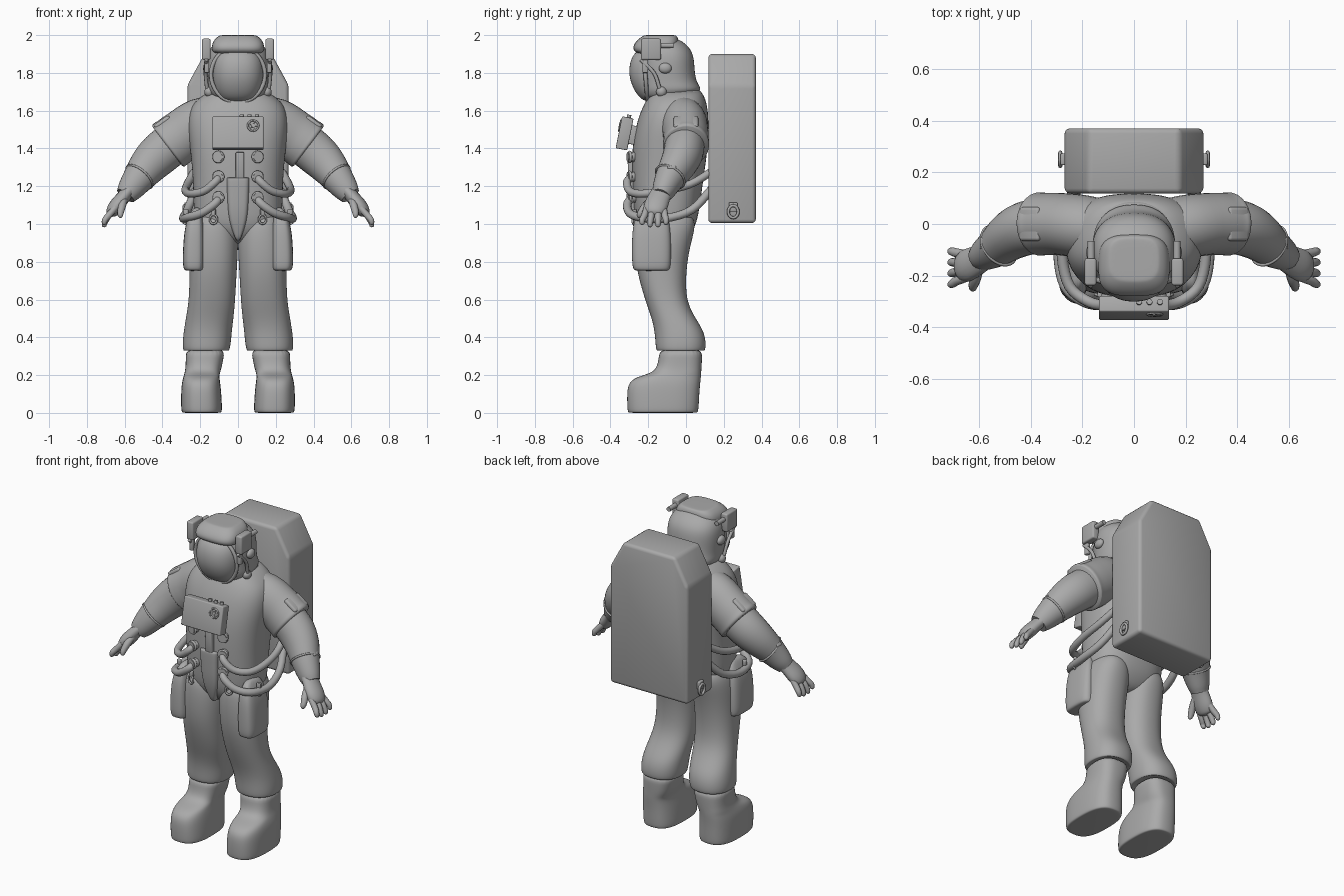
import bpy, bmesh, math
from mathutils import Vector, Matrix, Euler

cube = bpy.data.objects.get("Cube")
if cube:
    bpy.data.objects.remove(cube, do_unlink=True)

GREY = (0.4, 0.4, 0.4, 1)
mat = bpy.data.materials.new("suit grey")
mat.use_nodes = True
mat.diffuse_color = GREY
mat.node_tree.nodes["Principled BSDF"].inputs["Base Color"].default_value = GREY


def finish(name, bm, mirror=False, subsurf=0, angle=40):
    """Turn a bmesh into a shaded object, optionally mirrored across x."""
    bmesh.ops.recalc_face_normals(bm, faces=bm.faces)
    for f in bm.faces:
        f.smooth = True
    me = bpy.data.meshes.new(name)
    bm.to_mesh(me)
    bm.free()
    me.materials.append(mat)
    if not subsurf:
        me.set_sharp_from_angle(angle=math.radians(angle))
    ob = bpy.data.objects.new(name, me)
    bpy.context.collection.objects.link(ob)
    if mirror:
        m = ob.modifiers.new("Mirror", 'MIRROR')
        m.use_mirror_merge = False
    if subsurf:
        s = ob.modifiers.new("Subdivision", 'SUBSURF')
        s.levels = s.render_levels = subsurf
    return ob


def skin(bm, rings):
    """Bridge a list of point rings and cap both ends."""
    vs = [[bm.verts.new(p) for p in ring] for ring in rings]
    n = len(vs[0])
    for a, b in zip(vs, vs[1:]):
        for i in range(n):
            j = (i + 1) % n
            bm.faces.new((a[i], a[j], b[j], b[i]))
    bm.faces.new(vs[0][::-1])
    bm.faces.new(vs[-1])


def loft(name, rings, power=2.3, mirror=False, n=24):
    """Stacked rounded sections given as z, x0, x1, y0, y1."""
    bm = bmesh.new()
    out = []
    for z, x0, x1, y0, y1 in rings:
        ring = []
        for i in range(n):
            a = math.tau * i / n
            c, s = math.cos(a), math.sin(a)
            px = math.copysign(abs(c) ** (2 / power), c)
            py = math.copysign(abs(s) ** (2 / power), s)
            ring.append(((x0 + x1 + (x1 - x0) * px) / 2, (y0 + y1 + (y1 - y0) * py) / 2, z))
        out.append(ring)
    skin(bm, out)
    return finish(name, bm, mirror, 2)


def centred(name, rings, power=2.3):
    return loft(name, [(z, -w, w, a, b) for z, w, a, b in rings], power)


def tube(name, pts, n=14, steps=4, flat=1.0):
    """Mirrored smooth tube through points x, y, z, radius; flat scales it across."""
    p = [Vector(q) for q in pts]
    p = [2 * p[0] - p[1]] + p + [2 * p[-1] - p[-2]]
    path = []
    for i in range(1, len(p) - 2):
        a, b, c, d = p[i - 1:i + 3]
        for k in range(steps):
            t = k / steps
            path.append(0.5 * (2 * b + (c - a) * t + (2 * a - 5 * b + 4 * c - d) * t * t
                               + (3 * b - a - 3 * c + d) * t ** 3))
    path.append(p[-2])
    pos = [q.to_3d() for q in path]
    nrm, rings = None, []
    for i, q in enumerate(path):
        tan = (pos[min(i + 1, len(pos) - 1)] - pos[max(i - 1, 0)]).normalized()
        if nrm is None:
            nrm = Vector((1, 0, 0)) if abs(tan.y) > 0.9 else Vector((0, 1, 0))
        nrm = (nrm - tan * nrm.dot(tan)).normalized()
        bi = tan.cross(nrm) * flat
        rings.append([pos[i] + q[3] * (nrm * math.cos(math.tau * k / n) + bi * math.sin(math.tau * k / n))
                      for k in range(n)])
    bm = bmesh.new()
    skin(bm, rings)
    return finish(name, bm, True, angle=55)


def place(loc, rot=(0, 0, 0)):
    return Matrix.Translation(loc) @ Euler(rot).to_matrix().to_4x4()


def box(name, m, size, bevel=0.01, mirror=False):
    bm = bmesh.new()
    bmesh.ops.create_cube(bm, size=1, matrix=m @ Matrix.Diagonal((*size, 1)))
    bmesh.ops.bevel(bm, geom=bm.edges[:], offset=bevel, segments=3, profile=0.5, affect='EDGES')
    return finish(name, bm, mirror)


def cyl(name, m, r, depth, mirror=False):
    bm = bmesh.new()
    bmesh.ops.create_cone(bm, cap_ends=True, segments=20, radius1=r, radius2=r, depth=depth, matrix=m)
    return finish(name, bm, mirror)


def ball(name, m, size, mirror=False):
    bm = bmesh.new()
    bmesh.ops.create_uvsphere(bm, u_segments=32, v_segments=20, radius=1, matrix=m @ Matrix.Diagonal((*size, 1)))
    return finish(name, bm, mirror)


def hoop(name, m, rx, ry, r, mirror=False, n=36):
    """Closed elliptical ring lying in the local xy plane."""
    bm = bmesh.new()
    vs = [[bm.verts.new(m @ Vector(((rx + r * math.cos(b)) * math.cos(a), (ry + r * math.cos(b)) * math.sin(a),
                                    r * math.sin(b))))
           for b in (math.tau * k / 8 for k in range(8))] for a in (math.tau * i / n for i in range(n))]
    for i in range(n):
        for k in range(8):
            j, l = (i + 1) % n, (k + 1) % 8
            bm.faces.new((vs[i][k], vs[j][k], vs[j][l], vs[i][l]))
    return finish(name, bm, mirror, angle=60)


# Torso and collar
centred("torso", [(0.89, .09, -.19, -.03), (0.94, .18, -.24, .02), (1.0, .232, -.27, .058), (1.1, .237, -.28, .075),
                  (1.25, .24, -.288, .095), (1.4, .255, -.287, .117), (1.5, .268, -.27, .12),
                  (1.58, .265, -.248, .12), (1.64, .24, -.22, .11), (1.685, .185, -.195, .095),
                  (1.71, .13, -.17, .07)], 2.5)
centred("collar", [(1.63, .16, -.21, .09), (1.67, .165, -.21, .095), (1.70, .15, -.2, .085), (1.72, .13, -.18, .06)])

# Legs, boots and thigh pockets
loft("leg", [(.34, .07, .26, -.13, .08), (.325, .05, .285, -.15, .095), (.335, .043, .293, -.16, .104),
             (.38, .036, .294, -.163, .106), (.44, .031, .287, -.168, .092), (.51, .022, .275, -.185, .045),
             (.6, .014, .26, -.218, .0), (.75, .006, .257, -.262, .0), (.88, -.002, .257, -.272, .022),
             (.96, .0, .25, -.27, .045), (1.02, .02, .236, -.262, .05), (1.07, .05, .2, -.22, .01)], mirror=True)
loft("boot", [(0, .10, .285, -.295, .05), (.002, .087, .298, -.308, .063), (.02, .083, .302, -.312, .068),
              (.11, .088, .302, -.314, .072), (.16, .094, .298, -.304, .077), (.19, .098, .29, -.265, .08),
              (.21, .096, .284, -.185, .081), (.24, .086, .278, -.155, .083), (.29, .076, .277, -.145, .086),
              (.345, .068, .277, -.14, .086)], 2.7, True)
loft("thigh_pocket", [(.752, .19, .275, -.265, -.095), (.758, .18, .288, -.28, -.084), (.8, .176, .294, -.287, -.078),
                      (.92, .176, .289, -.287, -.078), (1.0, .18, .278, -.28, -.085), (1.05, .19, .258, -.262, -.1),
                      (1.09, .2, .235, -.23, -.12)], 3.2, True)

# Arms
tube("sleeve", [(.1, -.03, 1.54, .118), (.2, -.01, 1.525, .122), (.29, .0, 1.472, .12), (.345, .0, 1.432, .121),
                (.366, .0, 1.417, .122), (.374, .0, 1.411, .115)], n=28, flat=1.15)
tube("forearm", [(.33, -.005, 1.44, .106), (.41, -.015, 1.375, .105), (.47, -.042, 1.315, .096),
                 (.525, -.085, 1.245, .079), (.572, -.116, 1.182, .063), (.595, -.13, 1.15, .05)], n=28, flat=1.08)
box("sleeve_patch", place((.4, .0, 1.538), (0, .62, 0)), (.095, .13, .03), .012, True)
aim = Vector((.6, -.45, -.7)).to_track_quat('Z', 'Y').to_matrix().to_4x4()
hoop("wrist_band", Matrix.Translation((.522, -.083, 1.25)) @ aim, .084, .084, .006, True)
box("wrist_gadget", place((.58, -.075, 1.3), (0, .7, 0)), (.03, .045, .022), .006, True)

# Gloves
tube("palm", [(.565, -.112, 1.19, .054), (.602, -.138, 1.148, .058), (.645, -.16, 1.095, .063),
              (.67, -.17, 1.06, .05), (.68, -.173, 1.045, .02)], n=20, flat=.62)
for i in range(4):
    y, drop = -.118 - .03 * i, (.012, 0, 0, .012)[i]
    tip = y + .012 - .012 * i
    tube("finger", [(.65, y, 1.085, .017), (.685, (y + tip) / 2, 1.045, .018), (.704, tip, 1.01 + drop, .016),
                    (.709, tip, .99 + drop, .012), (.71, tip, .983 + drop, .004)], n=10)
tube("thumb", [(.60, -.165, 1.14, .02), (.612, -.21, 1.10, .021), (.622, -.24, 1.06, .018), (.622, -.25, 1.04, .012),
               (.622, -.253, 1.033, .004)], n=10)

# Helmet, visor, rim and shade
centred("helmet", [(1.655, .12, -.22, .0), (1.69, .15, -.245, .06), (1.715, .163, -.25, .085), (1.75, .16, -.25, .058),
                   (1.80, .163, -.25, .047), (1.86, .165, -.25, .045), (1.91, .158, -.245, .035),
                   (1.95, .135, -.235, .005), (1.98, .09, -.21, -.04), (1.99, .04, -.17, -.09)])
centred("visor", [(1.645, .07, -.2, -.05), (1.66, .1, -.238, -.03), (1.7, .125, -.272, -.02), (1.77, .138, -.302, -.02),
                  (1.84, .138, -.302, -.02), (1.89, .125, -.285, -.03), (1.93, .09, -.25, -.05)])
hoop("visor_rim", place((0, -.215, 1.79), (math.pi / 2 + .08, 0, 0)), .143, .148, .011)
centred("sun_shade", [(1.895, .132, -.258, -.06), (1.925, .14, -.284, -.045), (1.955, .138, -.275, -.038),
                      (1.982, .122, -.25, -.04), (1.998, .098, -.225, -.05), (2.0, .09, -.215, -.06)], 3.2)

# Helmet lamps and hinges
box("helmet_lamp", place((.168, -.185, 1.925)), (.045, .105, .112), .009, True)
cyl("lamp_rod", place((.166, -.105, 1.945), (math.pi / 2, 0, 0)), .014, .08, True)
box("lamp_bracket", place((.165, -.215, 1.835)), (.025, .03, .07), .006, True)
tube("visor_lever", [(.168, -.24, 1.87, .01), (.172, -.17, 1.80, .01), (.165, -.14, 1.72, .01)], n=8)
ball("lever_knob", place((.165, -.11, 1.825)), (.02, .034, .028), True)
ball("hinge_knob", place((.152, -.13, 1.70)), (.026, .028, .028), True)

# Backpack with cut top corners
bm = bmesh.new()
half = [(.268, 1.005), (.268, 1.735), (.178, 1.9)]
outline = half + [(-x, z) for x, z in reversed(half)]
skin(bm, [[(x, y, z) for x, z in outline] for y in (.118, .37)])
bmesh.ops.bevel(bm, geom=bm.edges[:], offset=.02, segments=3, profile=0.5, affect='EDGES')
finish("backpack", bm)
box("latch_plate", place((.272, .25, 1.09)), (.025, .045, .05), .006, True)
hoop("latch_ring", place((.285, .25, 1.065), (0, math.pi / 2, 0)), .032, .026, .008, True)

# Chest control box
panel = place((0, -.325, 1.48), (-.2, 0, 0))
box("control_box", panel, (.27, .062, .172), .006)
box("control_box_mount", panel @ Matrix.Translation((0, .045, 0)), (.16, .06, .1), .006)
front = panel @ Matrix.Rotation(math.pi / 2, 4, 'X')
dial = front @ Matrix.Translation((.08, .035, .032))
hoop("dial_ring", dial, .028, .028, .005)
cyl("dial_hub", dial, .01, .012)
for k in range(5):
    spin = dial @ Matrix.Rotation(math.tau * k / 5, 4, 'Z')
    box("dial_spoke", spin @ Matrix.Translation((.017, 0, 0)), (.02, .007, .008), .002)
for x in (.02, .06, .1):
    cyl("top_knob", panel @ Matrix.Translation((x, .005, .09)), .011, .022)

# Front strap, waist plate and connectors
box("front_strap", place((.01, -.293, 1.31), (.05, 0, 0)), (.045, .03, .14), .006)
centred("waist_plate", [(.905, .006, -.25, -.18), (.95, .026, -.268, -.18), (1.01, .046, -.286, -.2),
                        (1.08, .055, -.298, -.2), (1.15, .058, -.303, -.2), (1.235, .062, -.308, -.2),
                        (1.245, .06, -.306, -.2), (1.247, .052, -.3, -.2)], 4)
for z in (1.355, 1.25, 1.14):
    turn = (math.pi / 2, 0, .25)
    cyl("hose_connector", place((.1, -.28, z), turn), .026, .06, True)
    hoop("connector_collar", place((.104, -.298, z), turn), .025, .025, .008, True)

# Hoses running round to the backpack
tube("upper_hose", [(.1, -.28, 1.25, .02), (.118, -.312, 1.225, .021), (.18, -.298, 1.175, .021),
                    (.25, -.24, 1.16, .021), (.278, -.12, 1.175, .021), (.268, .02, 1.21, .021),
                    (.23, .14, 1.28, .021)])
tube("lower_hose", [(.1, -.28, 1.14, .02), (.12, -.31, 1.11, .022), (.19, -.3, 1.06, .022), (.265, -.24, 1.035, .022),
                    (.29, -.11, 1.03, .022), (.268, .03, 1.075, .022), (.22, .14, 1.19, .022)])

# Tether rings
for x, y in ((.13, -.278), (.275, -.19)):
    hoop("tether_ring", place((x, y, 1.025), (math.pi / 2, 0, .3)), .02, .024, .006, True)
    box("tether_tab", place((x, y + .004, 1.06), (0, 0, .3)), (.025, .02, .035), .005, True)
